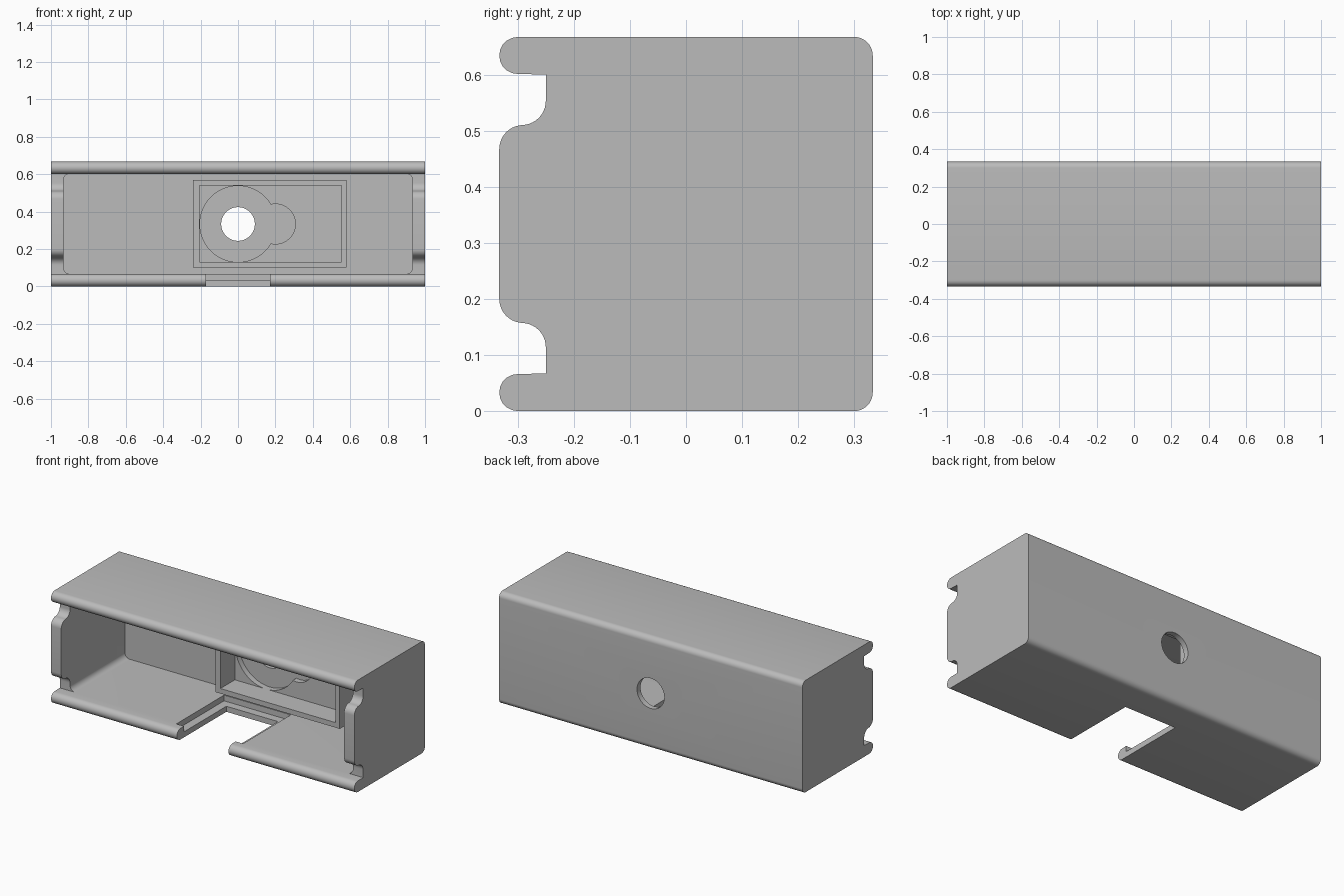
import bpy
import bmesh
from math import cos, sin, radians
from mathutils import Vector

if "Cube" in bpy.data.objects:
    bpy.data.objects.remove(bpy.data.objects["Cube"], do_unlink=True)

GREY = (0.5, 0.5, 0.5, 1)
grey = bpy.data.materials.new("plain grey")
grey.use_nodes = True
grey.diffuse_color = GREY
grey.node_tree.nodes["Principled BSDF"].inputs["Base Color"].default_value = GREY

HEIGHT, MID, WALL, HALF = 0.667, 0.3335, 0.067, 0.333
BACK = HALF - WALL      # inner face of the back wall


def arc(cx, cy, r, start, end, steps=10):
    angles = [radians(start + (end - start) * i / steps) for i in range(steps + 1)]
    return [(cx + r * cos(a), cy + r * sin(a)) for a in angles]


def rectangle(x0, x1, z0, z1, r=0):
    if not r:
        return [(x0, z0), (x1, z0), (x1, z1), (x0, z1)]
    return (arc(x0 + r, z0 + r, r, 180, 270) + arc(x1 - r, z0 + r, r, 270, 360)
            + arc(x1 - r, z1 - r, r, 0, 90) + arc(x0 + r, z1 - r, r, 90, 180))


def prism(name, points, axis, start, end):
    """Extrude a profile along x (points are y, z) or along y (points are x, z)."""
    place = (lambda p, d: (d, p[0], p[1])) if axis == "x" else (lambda p, d: (p[0], d, p[1]))
    bm = bmesh.new()
    face = bm.faces.new([bm.verts.new(place(p, start)) for p in points])
    out = bmesh.ops.extrude_face_region(bm, geom=[face])["geom"]
    shift = Vector(place((0, 0), end - start))
    bmesh.ops.translate(bm, vec=shift, verts=[v for v in out if isinstance(v, bmesh.types.BMVert)])
    bmesh.ops.recalc_face_normals(bm, faces=bm.faces)
    mesh = bpy.data.meshes.new(name)
    bm.to_mesh(mesh)
    bm.free()
    mesh.materials.append(grey)
    obj = bpy.data.objects.new(name, mesh)
    bpy.context.collection.objects.link(obj)
    return obj


def select(obj):
    bpy.ops.object.select_all(action="DESELECT")
    obj.select_set(True)
    bpy.context.view_layer.objects.active = obj


def cut(target, cutter):
    mod = target.modifiers.new("cut", "BOOLEAN")
    mod.operation, mod.solver, mod.object = "DIFFERENCE", "EXACT", cutter
    select(target)
    bpy.ops.object.modifier_apply(modifier=mod.name)
    bpy.data.objects.remove(cutter, do_unlink=True)


# Side profile: rounded lip, notch and rounded tab, mirrored top to bottom
R, N = 0.033, 0.043
lower = (arc(HALF - R, R, R, 0, -90) + arc(-HALF + R, R, R, 270, 90)
         + [(-0.25, WALL)] + arc(-0.25 - N, 0.157 - N, N, 0, 90)
         + arc(-HALF + N, 0.157 + N, N, 270, 180))
profile = lower + [(y, HEIGHT - z) for y, z in reversed(lower)]
housing = prism("housing", profile, "x", -1, 1)

# Open front cavity
cut(housing, prism("cavity", rectangle(-0.933, 0.933, WALL, HEIGHT - WALL + 0.002, 0.033), "y", -1, BACK))

# Floor slot with a wider shallow step around it
cut(housing, prism("slot", rectangle(-0.17, 0.17, -0.1, 0.1), "y", -1, 0.133))
cut(housing, prism("slot_step", rectangle(-0.22, 0.22, 0.033, 0.1), "y", -BACK, 0.183))

# Round recesses in the back wall and the through hole
for x, radius, depth in ((0, 0.204, 0.3), (0.2, 0.107, 0.3), (0, 0.09, 0.5)):
    cut(housing, prism("bore", arc(x, MID, radius, 0, 354, 59), "y", 0.1, depth))

# Rectangular frame standing on the back wall
frame = prism("inner_frame", rectangle(-0.24, 0.58, 0.1, 0.568), "y", 0.13, BACK + 0.002)
cut(frame, prism("frame_opening", rectangle(-0.207, 0.553, 0.13, 0.54), "y", 0, 0.5))

for part in (housing, frame):
    select(part)
    bpy.ops.object.shade_smooth_by_angle(angle=radians(30))
